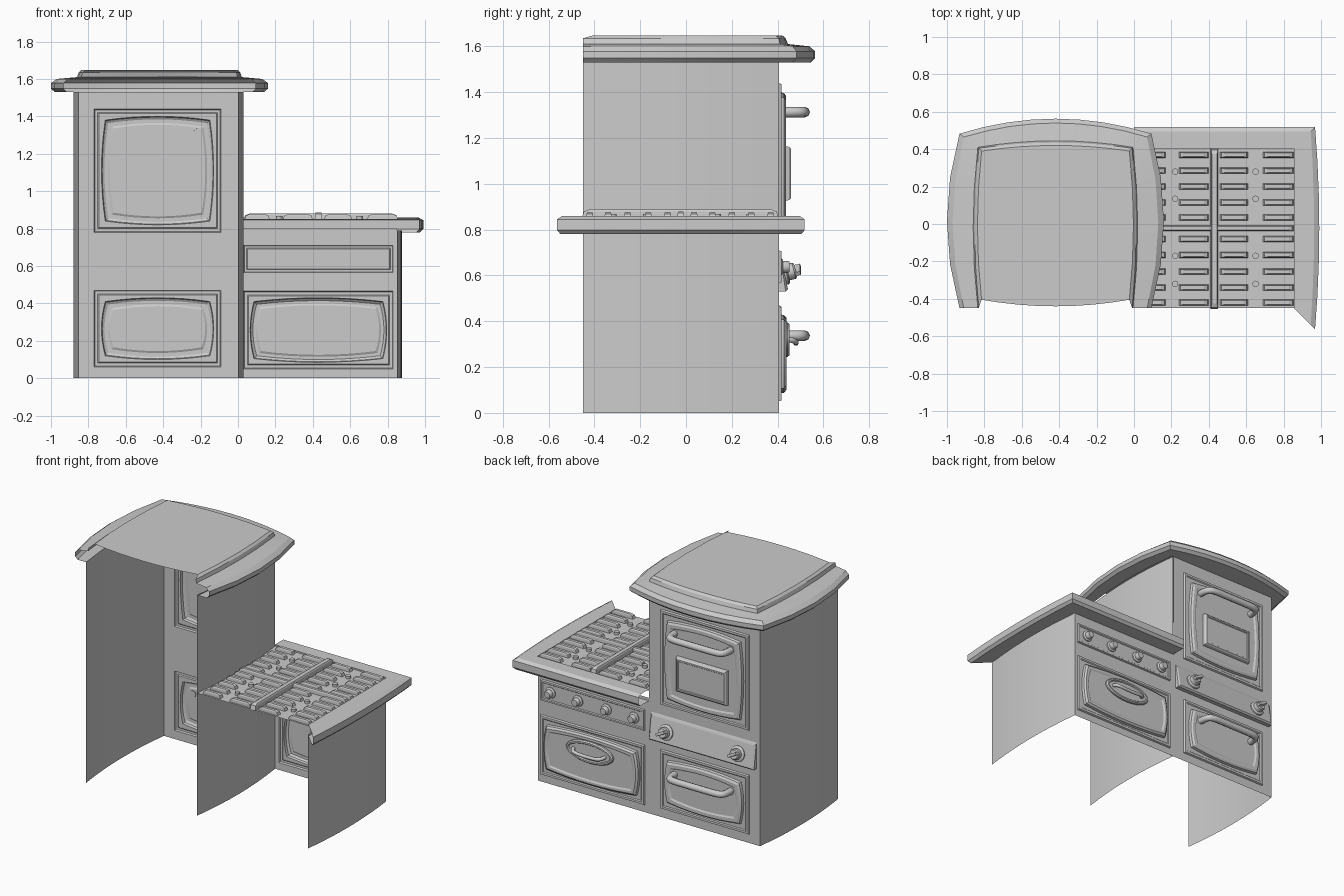
import bpy, bmesh, math
from mathutils import Vector

if "Cube" in bpy.data.objects:
    bpy.data.objects.remove(bpy.data.objects["Cube"])


def loft(name, rings, closed=False, cap=False, smooth=35):
    """Bridge successive rings of points with quads."""
    me = bpy.data.meshes.new(name)
    bm = bmesh.new()
    vs = [[bm.verts.new(p) for p in r] for r in rings]
    n = len(rings[0])
    for a, b in zip(vs, vs[1:]):
        for i in range(n if closed else n - 1):
            j = (i + 1) % n
            bm.faces.new((a[i], a[j], b[j], b[i]))
    if cap:
        bm.faces.new(vs[-1])
    bmesh.ops.recalc_face_normals(bm, faces=bm.faces)
    bm.to_mesh(me)
    bm.free()
    ob = bpy.data.objects.new(name, me)
    bpy.context.collection.objects.link(ob)
    if smooth:
        for o in bpy.context.selected_objects:
            o.select_set(False)
        ob.select_set(True)
        bpy.context.view_layer.objects.active = ob
        bpy.ops.object.shade_smooth_by_angle(angle=math.radians(smooth))
    return ob


def lerp(a, b, n):
    return [a + (b - a) * i / n for i in range(n + 1)]


# bowed side walls
def wall(name, x, bow, top):
    plan = [(x + bow * (1 - ((y + .02) / .43) ** 2), y) for y in lerp(-.45, .405, 8)]
    loft(name, [[(px, y, z) for px, y in plan] for z in (0, top)])


wall("tall_outer_wall", -.85, -.03, 1.53)
wall("middle_wall", 0, .03, 1.53)
wall("low_outer_wall", .85, .027, .79)


# front sheets with openings for the doors
def front(name, xs, zs, holes):
    me = bpy.data.meshes.new(name)
    bm = bmesh.new()
    v = [[bm.verts.new((x, .405, z)) for x in xs] for z in zs]
    for r in range(len(zs) - 1):
        for c in range(len(xs) - 1):
            if not (c == 1 and r in holes):
                bm.faces.new((v[r][c], v[r + 1][c], v[r + 1][c + 1], v[r][c + 1]))
    bm.to_mesh(me)
    bm.free()
    bpy.context.collection.objects.link(bpy.data.objects.new(name, me))


front("tall_front", [-.85, -.77, -.09, 0], [0, .06, .47, .78, 1.44, 1.53], (1, 3))
front("low_front", [0, .03, .83, .85], [0, .05, .465, .565, .71, .80], (1, 3))


# stepped door panels: levels are (inset, y, bow)
def panel(name, x0, x1, z0, z1, levels):
    rings = []
    for ins, y, bow in levels:
        cx, cz = (x0 + x1) / 2, (z0 + z1) / 2
        w, h = (x1 - x0) / 2 - ins, (z1 - z0) / 2 - ins
        T = lerp(-1, 1, 8)[:-1]
        b = [bow * (1 - t * t) for t in T]
        ring = [(cx + t * w, y, cz - h - k) for t, k in zip(T, b)]
        ring += [(cx + w + k, y, cz + t * h) for t, k in zip(T, b)]
        ring += [(cx - t * w, y, cz + h + k) for t, k in zip(T, b)]
        ring += [(cx - w - k, y, cz - t * h) for t, k in zip(T, b)]
        rings.append(ring)
    loft(name, rings, closed=True, cap=True, smooth=25)


DOOR = [(0, .405, 0), (.005, .416, 0), (.02, .416, 0), (.026, .41, 0), (.06, .41, .02),
        (.064, .428, .02), (.076, .436, .02), (.095, .436, .02), (.105, .43, .02)]
panel("upper_oven_door", -.77, -.09, .78, 1.44, DOOR)
panel("lower_oven_door", -.77, -.09, .06, .47, DOOR)
panel("wide_oven_door", .03, .83, .05, .465, [
    (0, .405, 0), (.005, .416, 0), (.02, .416, 0), (.026, .41, 0), (.055, .41, .02),
    (.058, .428, .02), (.07, .438, .02), (.085, .438, .02), (.095, .432, .02)])
panel("oven_window", -.625, -.235, .925, 1.165, [
    (0, .43, 0), (.004, .45, 0), (.012, .458, 0), (.022, .458, 0), (.026, .453, 0)])
panel("burner_control_strip", .03, .83, .565, .71, [
    (0, .405, 0), (.004, .416, 0), (.015, .416, 0), (.02, .41, 0)])


# slanted control panel between the ovens
def rect(x0, x1, zb, yb, zt, yt):
    return [(x0, yb, zb), (x1, yb, zb), (x1, yt, zt), (x0, yt, zt)]


loft("oven_control_panel", [rect(-.825, -.02, .53, .405, .71, .405),
                            rect(-.825, -.02, .53, .435, .70, .41),
                            rect(-.815, -.03, .54, .445, .69, .414)],
     closed=True, cap=True, smooth=0)


# turned knobs, tilted to face slightly upward
def knob(name, loc, profile, tilt, sides=20):
    a = math.radians(tilt)
    axis, up = Vector((0, math.cos(a), math.sin(a))), Vector((0, -math.sin(a), math.cos(a)))
    rings = [[Vector(loc) + axis * d + Vector((1, 0, 0)) * r * math.cos(t) + up * r * math.sin(t)
              for t in [2 * math.pi * i / sides for i in range(sides)]] for r, d in profile]
    loft(name, rings, closed=True, cap=True)
    return axis


KNOB = [(.052, -.01), (.052, .008), (.044, .014), (.036, .015), (.036, .042), (.03, .05)]
for i, x in enumerate((-.7, -.15)):
    ax = knob(f"oven_knob_{i}", (x, .43, .61), KNOB, 14)
    p = Vector((x, .43, .61)) + ax * .058
    bpy.ops.mesh.primitive_cube_add(location=p, rotation=(math.radians(14), .5, 0))
    bpy.context.object.name = f"oven_knob_grip_{i}"
    bpy.context.object.scale = (.035, .014, .009)
for i, x in enumerate((.11, .32, .54, .75)):
    knob(f"burner_knob_{i}", (x, .41, .637), [(r * .72, d * .85) for r, d in KNOB], 0)


# tube handles
def tube(name, pts, r):
    cu = bpy.data.curves.new(name, 'CURVE')
    cu.dimensions = '3D'
    cu.bevel_depth, cu.bevel_resolution, cu.use_fill_caps = r, 2, True
    sp = cu.splines.new('NURBS')
    sp.points.add(len(pts) - 1)
    for q, p in zip(sp.points, pts):
        q.co = (*p, 1)
    sp.use_endpoint_u, sp.order_u, sp.resolution_u = True, 3, 5
    bpy.context.collection.objects.link(bpy.data.objects.new(name, cu))


def handle(name, cx, z, w, y0, y1, r, droop):
    half = [(-w, y0, 0), (-w, y1 - .02, 0), (-w * .8, y1, -droop * .7), (-w * .3, y1, -droop)]
    pts = half + [(-x, y, d) for x, y, d in reversed(half)]
    tube(name, [(cx + x, y, z + d) for x, y, d in pts], r)


handle("upper_oven_handle", -.43, 1.313, .215, .425, .518, .023, 0)
handle("lower_oven_handle", -.43, .337, .215, .425, .518, .023, 0)
handle("wide_oven_handle", .43, .32, .12, .435, .48, .012, .015)

# oval plate behind the wide handle
loft("wide_handle_plate", [[(.43 + .18 * s * math.cos(t), y, .32 + (.075 - .18 * (1 - s)) * math.sin(t))
                            for t in [2 * math.pi * i / 28 for i in range(28)]]
                           for s, y in ((1, .43), (1, .443), (.96, .452), (.9, .452), (.87, .445))],
     closed=True, cap=True)


# hood top: open U outline, (half width, side bow, front y, front bow, back y, z)
def hood_ring(hw, sb, yf, fb, yb, z):
    cx, m = -.42, (yf + yb) / 2
    bow = lambda y: hw + sb * (1 - ((y - m) / (yf - m)) ** 2)
    ys = lerp(yb, yf, 4)
    ring = [(cx - bow(y), y, z) for y in ys]
    ring += [(cx + t * hw, yf + fb * (1 - t * t), z) for t in lerp(-1, 1, 8)[1:-1]]
    return ring + [(cx + bow(y), y, z) for y in reversed(ys)]


hood = [(.43, .03, .405, 0, -.45, 1.53), (.495, .065, .465, .08, -.45, 1.53),
        (.513, .067, .483, .08, -.45, 1.548), (.513, .067, .483, .08, -.45, 1.578),
        (.49, .06, .465, .075, -.45, 1.6), (.415, .025, .41, .035, -.45, 1.61),
        (.41, .022, .405, .03, -.45, 1.635), (.395, .022, .39, .03, -.405, 1.648)]
rings = [hood_ring(*h) for h in hood]
loft("hood_rim", rings, smooth=20)
lid = rings[-1] + [(-.42 - .395 * t, -.405 - .035 * (1 - t * t), 1.648) for t in lerp(-1, 1, 8)[1:-1]]
loft("hood_lid", [lid], cap=True, smooth=0)


# cooktop rim with mitred corners
def rim_ring(d, z):
    yb, yf = -.45 - d, .405 + d
    ring = [(0, yf, z), (.43, yf, z)]
    m = (yb + yf) / 2
    for y in lerp(yf, yb, 6):
        ring.append((.855 + d + .2 * d * (1 - ((y - m) / (yf - m)) ** 2), y, z))
    return ring


loft("cooktop_rim", [rim_ring(d, z) for d, z in (
    (0, .85), (0, .86), (.09, .86), (.113, .845), (.113, .798), (.098, .78), (0, .78))], smooth=20)
loft("cooktop_plate", [[(x, y, .85) for x in (0, .855)] for y in (-.45, .405)], smooth=0)


# tapered bars for the grates
def bar(name, x0, x1, y0, y1, z, tx=0, ty=0):
    box = lambda a, b, h: [(x0 + a, y0 + b, h), (x1 - a, y0 + b, h), (x1 - a, y1 - b, h), (x0 + a, y1 - b, h)]
    loft(name, [box(0, 0, .848), box(tx * .3, ty * .3, z - .008), box(tx, ty, z)],
         closed=True, cap=True, smooth=0)


for i, y in enumerate((.37, .285, .2, .115, .035, -.08, -.165, -.255, -.34, -.42)):
    for j, (a, b) in enumerate(((.035, .17), (.24, .40), (.46, .61), (.69, .855))):
        bar(f"grate_finger_{i}_{j}", a, b, y - .016, y + .016, .877, .025, .006)
bar("grate_long_bar", .03, .855, -.038, -.008, .88, .03, .006)
bar("grate_cross_bar", .41, .45, -.455, .405, .887, .006, .03)
for i, x in enumerate((.22, .65)):
    for j, y in enumerate((.28, .135, -.17, -.32)):
        bpy.ops.mesh.primitive_cylinder_add(vertices=12, radius=.017, depth=.02, location=(x, y, .858))
        bpy.context.object.name = f"burner_stud_{i}_{j}"
